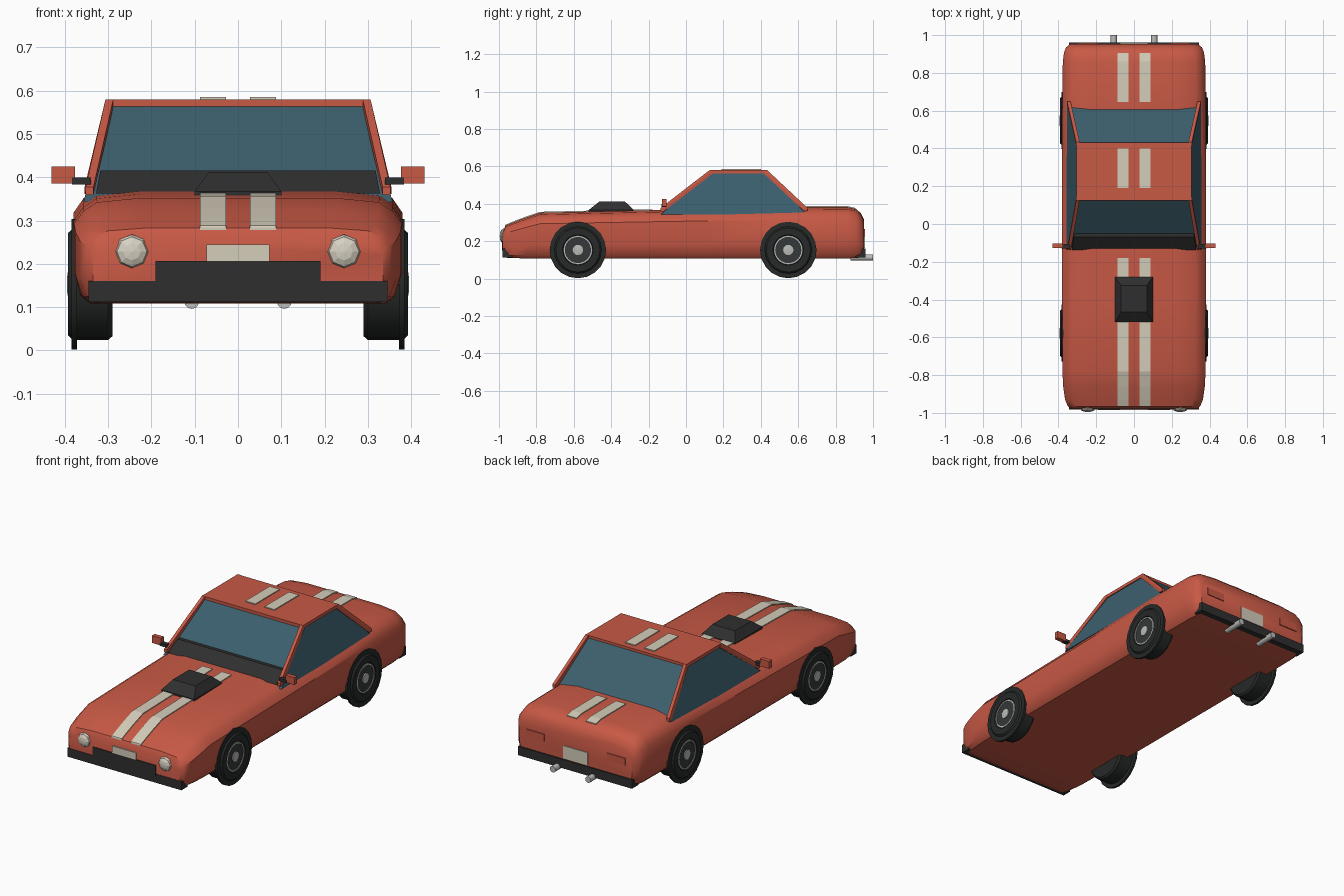
import bpy
import bmesh
import math
from mathutils import Matrix, Vector

cube = bpy.data.objects.get("Cube")
if cube:
    bpy.data.objects.remove(cube, do_unlink=True)


def material(name, r, g, b):
    m = bpy.data.materials.new(name)
    m.use_nodes = True
    m.diffuse_color = (r, g, b, 1)
    m.node_tree.nodes["Principled BSDF"].inputs["Base Color"].default_value = (r, g, b, 1)
    return m


RED = material("red_paint", .58, .10, .06)
GLASS = material("blue_glass", .045, .115, .155)
BLACK = material("black_trim", .028, .028, .028)
TYRE = material("tyre_rubber", .020, .022, .022)
RIM = material("dark_rim", .036, .04, .04)
CREAM = material("cream_paint", .66, .61, .49)
LAMP = material("lamp_cream", .68, .64, .54)
CHROME = material("grey_metal", .5, .5, .48)


def finish(name, bm, mat, smooth=False):
    bmesh.ops.recalc_face_normals(bm, faces=bm.faces)
    mesh = bpy.data.meshes.new(name)
    bm.to_mesh(mesh)
    bm.free()
    mesh.materials.append(mat)
    ob = bpy.data.objects.new(name, mesh)
    bpy.context.collection.objects.link(ob)
    if smooth:
        bpy.ops.object.select_all(action="DESELECT")
        ob.select_set(True)
        bpy.context.view_layer.objects.active = ob
        bpy.ops.object.shade_smooth_by_angle(angle=math.radians(35))
    return ob


def hull(name, points, mat):
    bm = bmesh.new()
    for p in points:
        bm.verts.new(p)
    bmesh.ops.convex_hull(bm, input=bm.verts)
    bmesh.ops.dissolve_limit(bm, angle_limit=.01, verts=bm.verts, edges=bm.edges)
    return finish(name, bm, mat)


def corners(x0, x1, y0, y1, z0, z1):
    return [(x, y, z) for x in (x0, x1) for y in (y0, y1) for z in (z0, z1)]


def box(name, mat, *limits):
    return hull(name, corners(*limits), mat)


def beam(name, a, b, half, mat):
    pts = []
    for x, y, z in (a, b):
        pts += corners(x - half, x + half, y - half, y + half, z - half, z + half)
    return hull(name, pts, mat)


def rect(half_x, y0, y1, z):
    return [(x, y, z) for x in (-half_x, half_x) for y in (y0, y1)]


def lathe(name, profile, centre, side, sides, mat):
    # profile pairs are (distance out along x, radius)
    bm = bmesh.new()
    rings = []
    for x, r in profile:
        rings.append([bm.verts.new((side * x, centre[0] + r * math.cos(i * math.tau / sides),
                                    centre[1] + r * math.sin(i * math.tau / sides)))
                      for i in range(sides)])
    for a, b in zip(rings, rings[1:]):
        for i in range(sides):
            j = (i + 1) % sides
            bm.faces.new((a[i], a[j], b[j], b[i]))
    bm.faces.new(rings[0])
    bm.faces.new(rings[-1])
    return finish(name, bm, mat, True)


# Body shell: stations of (y, half width, bottom, top) along the length
STATIONS = [(-.98, .335, .12, .25), (-.965, .35, .112, .283), (-.93, .365, .11, .298),
            (-.86, .375, .108, .325), (-.78, .379, .108, .352), (-.4, .38, .108, .361),
            (.1, .38, .108, .372), (.6, .38, .108, .384), (.86, .377, .108, .383),
            (.91, .37, .11, .372), (.935, .36, .113, .35), (.952, .34, .12, .315)]
SECTION = [(.9, 0), (.96, .08), (1, .3), (1, .76), (.94, .88), (.86, .96), (.6, 1)]


def top_height(y):
    for a, b in zip(STATIONS, STATIONS[1:]):
        if a[0] <= y <= b[0]:
            return a[3] + (b[3] - a[3]) * (y - a[0]) / (b[0] - a[0])
    return STATIONS[-1][3]


bm = bmesh.new()
rings = []
for y, w, low, high in STATIONS:
    half = [(w * u, low + (high - low) * v) for u, v in SECTION]
    loop = half + [(-x, z) for x, z in reversed(half)]
    rings.append([bm.verts.new((x, y, z)) for x, z in loop])
for a, b in zip(rings, rings[1:]):
    for i in range(len(a)):
        j = (i + 1) % len(a)
        bm.faces.new((a[i], a[j], b[j], b[i]))
bm.faces.new(rings[0])
bm.faces.new(rings[-1])
finish("body", bm, RED, True)

# Cabin: glasshouse, roof panel, cowl
hull("cabin_glass", rect(.357, -.135, .645, .343) + rect(.298, .13, .43, .568), GLASS)
box("roof", RED, -.305, .305, .125, .432, .562, .58)
hull("windscreen_cowl", rect(.328, -.137, -.06, .362) + rect(.318, -.07, -.05, .415), BLACK)

# Raised stripes that follow the panels
def stripe(name, x, y0, y1, height):
    cuts = [y0] + [s[0] for s in STATIONS if y0 < s[0] < y1] + [y1]
    bm = bmesh.new()
    rows = []
    for y in cuts:
        z = height(y)
        rows.append([bm.verts.new(p) for p in ((x - .03, y, z - .004), (x + .03, y, z - .004),
                                               (x + .03, y, z + .005), (x - .03, y, z + .005))])
    for a, b in zip(rows, rows[1:]):
        for i in range(4):
            j = (i + 1) % 4
            bm.faces.new((a[i], a[j], b[j], b[i]))
    bm.faces.new(rows[0])
    bm.faces.new(rows[-1])
    finish(name, bm, CREAM)


# Parts that come in left and right pairs
for s, side in ((1, "left"), (-1, "right")):
    beam(side + "_front_pillar", (s * .343, -.128, .368), (s * .297, .135, .571), .009, RED)
    beam(side + "_rear_pillar", (s * .345, .64, .37), (s * .297, .425, .571), .009, RED)
    stripe(side + "_hood_stripe", s * .058, -.967, -.18, top_height)
    stripe(side + "_roof_stripe", s * .058, .19, .40, lambda y: .58)
    stripe(side + "_boot_stripe", s * .058, .645, .905, top_height)

    # Door mirror on a short stalk
    box(side + "_mirror_stalk", BLACK, s * .34, s * .383, -.13, -.105, .383, .399)
    box(side + "_mirror", RED, s * .376, s * .431, -.128, -.104, .385, .425)

    # Faceted headlamp
    bm = bmesh.new()
    bmesh.ops.create_uvsphere(bm, u_segments=8, v_segments=6, radius=.04)
    bmesh.ops.transform(bm, verts=bm.verts, matrix=Matrix.Translation((s * .245, -.976, .228))
                        @ Matrix.Rotation(math.pi / 2, 4, "X") @ Matrix.Diagonal((1, 1, .5, 1)))
    finish(side + "_headlamp", bm, LAMP)

    # Tail lamp plate and exhaust pipe
    box(side + "_tail_lamp", RED, s * .19, s * .30, .945, .957, .225, .265)
    bm = bmesh.new()
    bmesh.ops.create_cone(bm, cap_ends=True, segments=12, radius1=.017, radius2=.017, depth=.12)
    bmesh.ops.transform(bm, verts=bm.verts, matrix=Matrix.Translation((s * .107, .94, .113))
                        @ Matrix.Rotation(math.pi / 2, 4, "X"))
    finish(side + "_exhaust", bm, CHROME, True)

    # Wheels: tyre with a tread flange, dark rim, bright ring and hub
    for end, y in (("front", -.578), ("rear", .547)):
        c = (y, .153)
        n = side + "_" + end
        lathe(n + "_tyre", [(.29, .09), (.29, .12), (.30, .129), (.372, .129), (.372, .151),
                            (.384, .151), (.384, .126), (.393, .118), (.393, .082),
                            (.386, .078)], c, s, 20, TYRE)
        lathe(n + "_rim", [(.375, .076), (.388, .076), (.388, .03)], c, s, 24, RIM)
        lathe(n + "_ring", [(.38, .077), (.391, .077), (.391, .07), (.38, .07)], c, s, 24, CHROME)
        lathe(n + "_hub", [(.38, .028), (.393, .028), (.395, .015)], c, s, 12, CHROME)

# Hood scoop
hull("hood_scoop", rect(.1, -.52, -.28, .355) + rect(.1, -.52, -.28, .367)
     + rect(.068, -.465, -.325, .411), BLACK)

# Bumpers and number plates
box("front_bumper", BLACK, -.345, .345, -.982, -.93, .112, .16)
box("front_bumper_step", BLACK, -.19, .19, -.985, -.95, .15, .207)
box("rear_bumper", BLACK, -.345, .345, .905, .96, .112, .16)
box("front_plate", CREAM, -.073, .073, -.986, -.977, .207, .245)
box("rear_plate", CREAM, -.073, .073, .949, .957, .165, .235)
